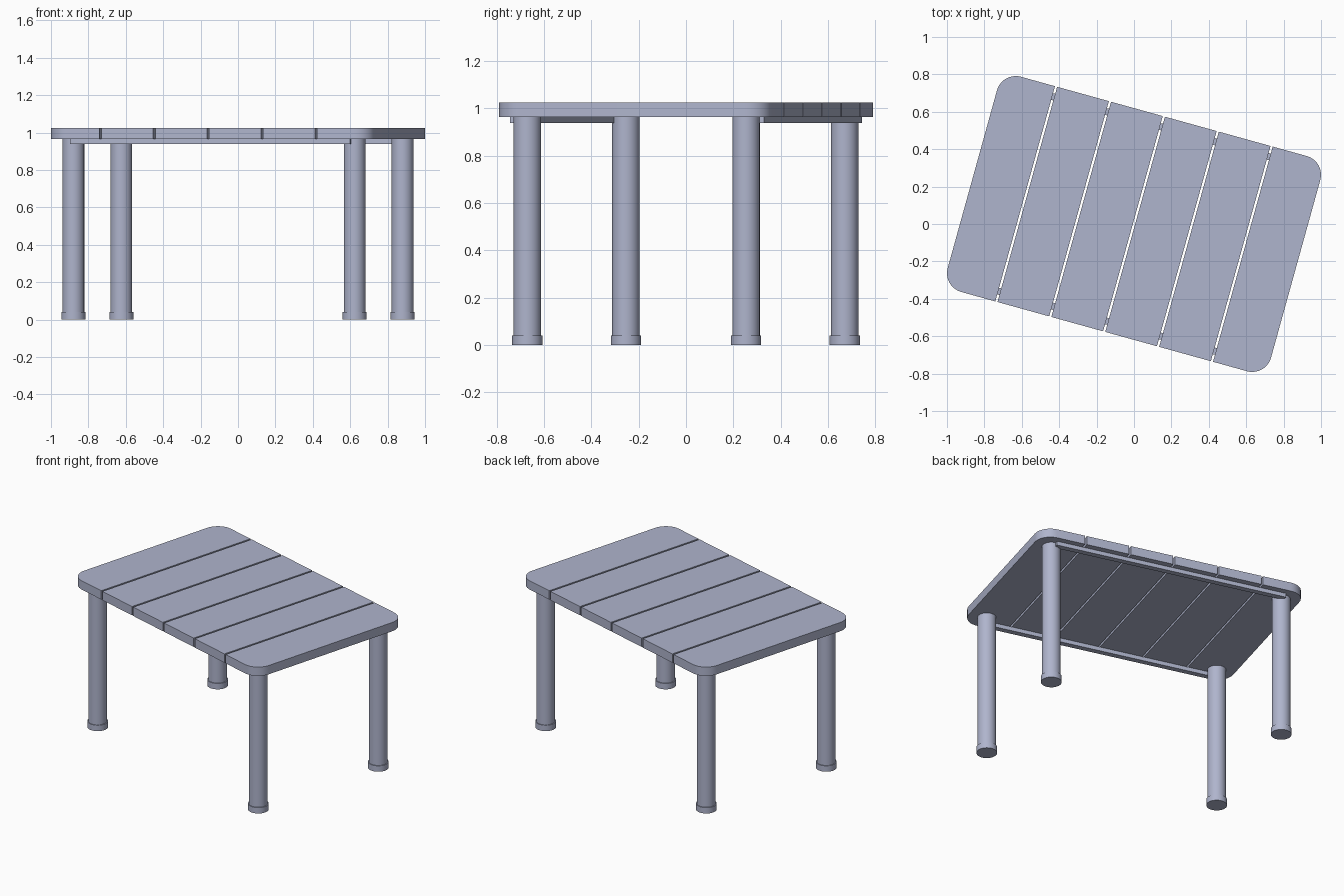
import bpy, bmesh, math
from mathutils import Matrix

cube = bpy.data.objects.get("Cube")
if cube:
    bpy.data.objects.remove(cube, do_unlink=True)

TURN = Matrix.Rotation(math.radians(-15.5), 4, 'Z')   # whole table is turned
HALF_L, HALF_W, CORNER = 0.897, 0.597, 0.104          # tabletop size
TOP, UNDER = 1.025, 0.965                             # tabletop heights
PITCH, GAP = 0.299, 0.012                             # slat spacing

paint = bpy.data.materials.new("blue_grey")
colour = (0.43, 0.46, 0.61, 1)
paint.diffuse_color = colour
paint.use_nodes = True
paint.node_tree.nodes["Principled BSDF"].inputs["Base Color"].default_value = colour


def prism(name, outline, z0, z1):
    """Extrude a flat counter-clockwise outline from z0 up to z1."""
    bm = bmesh.new()
    face = bm.faces.new([bm.verts.new((x, y, z0)) for x, y in outline])
    up = bmesh.ops.extrude_face_region(bm, geom=[face])
    verts = [g for g in up["geom"] if isinstance(g, bmesh.types.BMVert)]
    bmesh.ops.translate(bm, verts=verts, vec=(0, 0, z1 - z0))
    bmesh.ops.recalc_face_normals(bm, faces=bm.faces)
    return finish(name, bm)


def finish(name, bm):
    bm.transform(TURN)
    mesh = bpy.data.meshes.new(name)
    bm.to_mesh(mesh)
    bm.free()
    mesh.materials.append(paint)
    obj = bpy.data.objects.new(name, mesh)
    bpy.context.collection.objects.link(obj)
    bpy.ops.object.select_all(action='DESELECT')
    obj.select_set(True)
    bpy.context.view_layer.objects.active = obj
    bpy.ops.object.shade_smooth_by_angle(angle=math.radians(30))
    return obj


def rounded_box(x0, x1, half_w, r_left, r_right, steps=10):
    """Rectangle outline with its own corner radius at each x end."""
    pts = []
    for x, y, r, start in ((x1, half_w, r_right, 0), (x0, half_w, r_left, 90),
                           (x0, -half_w, r_left, 180), (x1, -half_w, r_right, 270)):
        if r == 0:
            pts.append((x, y))
            continue
        cx, cy = x - math.copysign(r, x), y - math.copysign(r, y)
        for i in range(steps + 1):
            a = math.radians(start + 90 * i / steps)
            pts.append((cx + r * math.cos(a), cy + r * math.sin(a)))
    return pts


# Tabletop slats, the two end ones with rounded outer corners
for i in range(6):
    x0 = -HALF_L if i == 0 else (i - 3) * PITCH + GAP / 2
    x1 = HALF_L if i == 5 else (i - 2) * PITCH - GAP / 2
    outline = rounded_box(x0, x1, HALF_W, CORNER if i == 0 else 0, CORNER if i == 5 else 0)
    prism(f"slat_{i + 1}", outline, UNDER, TOP)

# Thin rails under the long edges
for side, name in ((-1, "front_rail"), (1, "back_rail")):
    y0, y1 = sorted((side * 0.521, side * 0.558))
    prism(name, [(-0.777, y0), (0.777, y0), (0.777, y1), (-0.777, y1)], 0.938, UNDER)


# Round legs with slightly wider feet
def cylinder(name, x, y, radius, z0, z1):
    bm = bmesh.new()
    bmesh.ops.create_cone(bm, cap_ends=True, segments=40, radius1=radius, radius2=radius,
                          depth=z1 - z0, matrix=Matrix.Translation((x, y, (z0 + z1) / 2)))
    return finish(name, bm)


for sx, side in ((1, "left"), (-1, "right")):
    for sy, end in ((-1, "front"), (1, "back")):
        x, y = sx * 0.78, sy * 0.48
        cylinder(f"{end}_{side}_leg", x, y, 0.058, 0.04, UNDER)
        cylinder(f"{end}_{side}_foot", x, y, 0.064, 0, 0.04)
